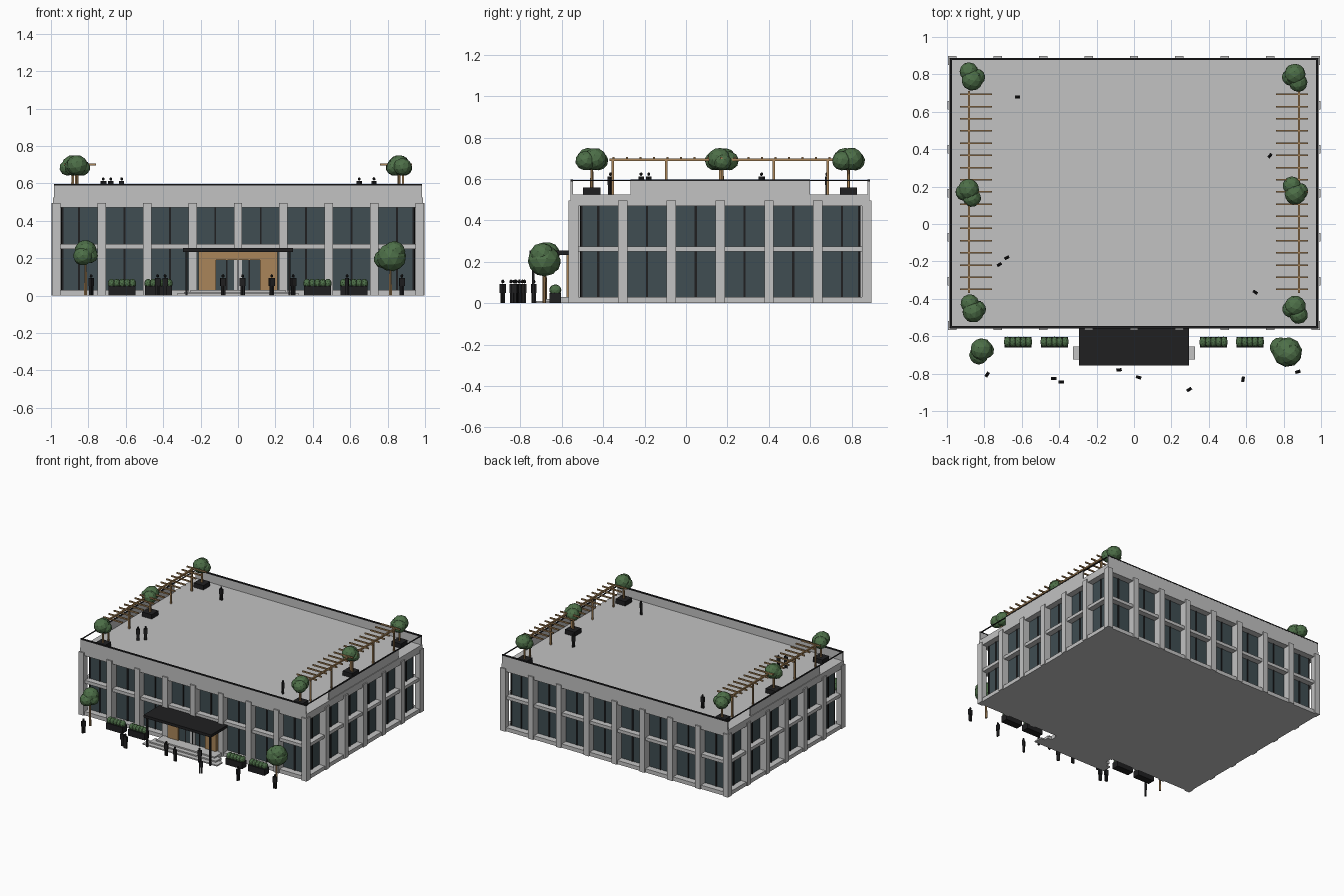
import bpy, bmesh, math, random
from mathutils import Matrix, Vector

if "Cube" in bpy.data.objects:
    bpy.data.objects.remove(bpy.data.objects["Cube"])

random.seed(4)


def material(name, r, g, b):
    m = bpy.data.materials.new(name)
    m.diffuse_color = (r, g, b, 1)
    m.use_nodes = True
    m.node_tree.nodes["Principled BSDF"].inputs["Base Color"].default_value = m.diffuse_color
    return m


CONCRETE = material("concrete", 0.54, 0.54, 0.54)
GLASS = material("dark_glass", 0.05, 0.075, 0.085)
BLACK = material("black", 0.014, 0.014, 0.015)
WOOD = material("wood", 0.40, 0.235, 0.10)
LEAF = material("leaf", 0.075, 0.16, 0.065)

CY = 0.165              # centre of the building in y
ROOF = 0.525            # roof level
PX, PY = 0.243, 0.2355  # bay widths


def finish(name, bm, mat):
    me = bpy.data.meshes.new(name)
    bm.to_mesh(me)
    bm.free()
    me.materials.append(mat)
    ob = bpy.data.objects.new(name, me)
    bpy.context.collection.objects.link(ob)
    return ob


def add_box(bm, x0, x1, y0, y1, z0, z1):
    mat = (Matrix.Translation(((x0 + x1) / 2, (y0 + y1) / 2, (z0 + z1) / 2))
           @ Matrix.Diagonal((x1 - x0, y1 - y0, z1 - z0, 1)))
    bmesh.ops.create_cube(bm, size=1, matrix=mat)


def boxes(name, mat, items):
    bm = bmesh.new()
    for b in items:
        add_box(bm, *b)
    return finish(name, bm, mat)


def add_blob(bm, x, y, z, rx, ry, rz, sub=2):
    rot = Matrix.Rotation(random.uniform(0, 6), 4, 'Z') @ Matrix.Rotation(random.uniform(0, 3), 4, 'X')
    mat = Matrix.Translation((x, y, z)) @ Matrix.Diagonal((rx, ry, rz, 1)) @ rot
    bmesh.ops.create_icosphere(bm, subdivisions=sub, radius=1, matrix=mat)


# --- main volume: base, roof slab, middle band and recessed glazing
boxes("base_slab", CONCRETE, [(-0.988, 0.988, CY - 0.722, CY + 0.722, 0, 0.03)])
boxes("roof_slab", CONCRETE, [(-0.988, 0.988, CY - 0.722, CY + 0.722, 0.47, ROOF)])
boxes("floor_band", CONCRETE, [(-0.985, 0.985, CY - 0.718, CY + 0.718, 0.25, 0.275)])
boxes("glazing", GLASS, [(-0.94, 0.94, CY - 0.672, CY + 0.672, 0.03, 0.47)])

# --- columns on all four sides
cols = []
for i in range(-4, 5):
    for s in (-1, 1):
        ya, yb = sorted((CY + s * 0.67, CY + s * 0.732))
        if abs(i) == 4:
            ya, yb = sorted((CY + s * 0.684, CY + s * 0.732))
        cols.append((i * PX - 0.0225, i * PX + 0.0225, ya, yb, 0, 0.495))
for j in range(-2, 3):
    for s in (-1, 1):
        xa, xb = sorted((s * 0.938, s * 0.997))
        y = CY + j * PY
        cols.append((xa, xb, y - 0.0225, y + 0.0225, 0, 0.495))
boxes("columns", CONCRETE, cols)

# --- window frames: a mullion per bay and thin edge bars
bars = []
for i in range(8):
    x = (i - 3.5) * PX
    for s in (-1, 1):
        y = CY + s * 0.672
        bars.append((x - 0.005, x + 0.005, y - 0.006, y + 0.006, 0.03, 0.47))
for j in range(6):
    y = CY + (j - 2.5) * PY
    for s in (-1, 1):
        x = s * 0.94
        bars.append((x - 0.006, x + 0.006, y - 0.005, y + 0.005, 0.03, 0.47))
for sx in (-1, 1):
    for sy in (-1, 1):
        x, y = sx * 0.938, CY + sy * 0.67
        bars.append((x - 0.005, x + 0.005, y - 0.005, y + 0.005, 0.03, 0.47))
boxes("window_mullions", BLACK, bars)

# --- roof parapets and top rail
Y0, Y1 = CY - 0.722, CY + 0.722
walls = [(-0.983, 0.983, Y0, Y0 + 0.01, ROOF, 0.59), (-0.983, 0.983, Y1 - 0.01, Y1, ROOF, 0.59)]
rails = [(-0.985, 0.985, Y0 - 0.001, Y0 + 0.011, 0.588, 0.597),
         (-0.985, 0.985, Y1 - 0.011, Y1 + 0.001, 0.588, 0.597)]
for s in (-1, 1):
    xa, xb = sorted((s * 0.973, s * 0.983))
    walls.append((xa, xb, -0.267, 0.6, ROOF, 0.59))
    rails.append((xa, xb, -0.267, 0.6, 0.588, 0.597))
    rails.append((xa, xb, Y0, Y1, 0.59, 0.594))
boxes("parapet", CONCRETE, walls)
boxes("parapet_rail", BLACK, rails)

# --- entrance: canopy, posts, timber portal, doors, steps
boxes("canopy", BLACK, [(-0.295, 0.295, -0.757, -0.55, 0.233, 0.254)])
boxes("canopy_posts", BLACK, [(s * 0.275 - 0.006, s * 0.275 + 0.006, -0.745, -0.733, 0, 0.235) for s in (-1, 1)])
boxes("timber_portal", WOOD, [(-0.21, -0.118, -0.577, -0.5, 0.02, 0.234),
                              (0.118, 0.21, -0.577, -0.5, 0.02, 0.234),
                              (-0.118, 0.118, -0.577, -0.5, 0.19, 0.234)])
boxes("doors", GLASS, [(-0.118, 0.118, -0.565, -0.5, 0.02, 0.19)])
boxes("door_frame", BLACK, [(x - 0.003, x + 0.003, -0.569, -0.56, 0.02, 0.19) for x in (-0.06, 0, 0.06)])
boxes("steps", CONCRETE, [(-0.325, 0.325, -0.725, -0.655, 0, 0.01),
                          (-0.29, 0.29, -0.69, -0.62, 0, 0.02),
                          (-0.255, 0.255, -0.655, -0.55, 0, 0.03)])

# --- street planters with low bushes
px = (-0.62, -0.425, 0.425, 0.62)
boxes("street_planters", BLACK, [(x - 0.072, x + 0.072, -0.66, -0.603, 0, 0.05) for x in px])
bm = bmesh.new()
for x in px:
    for k in range(5):
        add_blob(bm, x + (k - 2) * 0.028, -0.631, 0.064, 0.02, 0.029, 0.026)
finish("street_bushes", bm, LEAF)


# --- trees: trunk plus overlapping faceted crowns
def tree(name, x, y, z0, zc, blobs):
    bm = bmesh.new()
    bmesh.ops.create_cone(bm, cap_ends=True, segments=6, radius1=0.009, radius2=0.006, depth=zc - z0,
                          matrix=Matrix.Translation((x, y, (z0 + zc) / 2)))
    finish(name + "_trunk", bm, WOOD)
    bm = bmesh.new()
    for dx, dy, dz, r in blobs:
        add_blob(bm, x + dx, y + dy, zc + dz, r, r, r * 0.95)
    finish(name + "_crown", bm, LEAF)


tree("street_tree_left", -0.815, -0.68, 0, 0.225,
     [(0, 0.01, 0.015, 0.06), (-0.015, -0.02, -0.015, 0.052), (0.022, 0.005, -0.01, 0.045)])
tree("street_tree_right", 0.815, -0.685, 0, 0.205,
     [(0.005, 0, 0, 0.08), (-0.035, 0.025, -0.01, 0.055), (0.02, -0.01, 0.03, 0.06)])
roof_trees = [(-0.865, 0.785), (-0.885, 0.17), (-0.86, -0.455),
              (0.86, 0.785), (0.862, 0.175), (0.862, -0.455)]
pots = []
for n, (x, y) in enumerate(roof_trees):
    f = 1 if n % 2 else -1
    tree("roof_tree_%d" % n, x, y, ROOF, 0.688,
         [(0, 0.015 * f, 0.008, 0.058), (0.018 * f, -0.03 * f, 0, 0.05), (-0.025 * f, 0, -0.005, 0.045)])
    pots.append((x - 0.042, x + 0.042, y - 0.042, y + 0.042, ROOF, 0.56))
boxes("roof_planters", BLACK, pots)

# --- pergolas along both sides of the roof
for s, side in ((-1, "left"), (1, "right")):
    x = s * 0.882
    parts = [(x - 0.006, x + 0.006, -0.37, 0.71, 0.687, 0.699)]
    for k in range(5):
        y = -0.355 + k * 0.26
        parts.append((x - 0.006, x + 0.006, y - 0.006, y + 0.006, ROOF, 0.69))
    xa, xb = sorted((s * 0.76, s * 0.93))
    for k in range(17):
        y = -0.35 + k * 0.0652
        parts.append((xa, xb, y - 0.004, y + 0.004, 0.696, 0.707))
    boxes("pergola_" + side, WOOD, parts)


# --- standing figures
def figure(bm, x, y, z, turn, h):
    start = len(bm.verts)
    for s in (-1, 1):
        add_box(bm, s * 0.006 - 0.005, s * 0.006 + 0.005, -0.006, 0.006, 0, 0.055)
    add_box(bm, -0.014, 0.014, -0.008, 0.008, 0.048, 0.09)
    add_blob(bm, 0, 0, 0.101, 0.0085, 0.0085, 0.01, 1)
    bm.verts.ensure_lookup_table()
    m = Matrix.Translation((x, y, z)) @ Matrix.Rotation(turn, 4, 'Z') @ Matrix.Scale(h / 0.111, 4)
    bmesh.ops.transform(bm, matrix=m, verts=bm.verts[start:])


bm = bmesh.new()
for x, y, t in [(-0.785, -0.805, 1.0), (-0.43, -0.825, 0), (-0.39, -0.845, 0), (-0.08, -0.78, 0.1),
                (0.025, -0.82, -0.3), (0.18, -0.735, 0.4), (0.295, -0.885, 0.6), (0.583, -0.83, 1.4),
                (0.876, -0.79, 0.3)]:
    figure(bm, x, y, 0, t, 0.115)
finish("street_people", bm, BLACK)
bm = bmesh.new()
for x, y, t in [(-0.622, 0.68, 0), (-0.72, -0.217, 0.5), (-0.68, -0.18, 0.5),
                (0.727, 0.365, 0.9), (0.648, -0.365, -0.6)]:
    figure(bm, x, y, ROOF, t, 0.108)
finish("roof_people", bm, BLACK)
